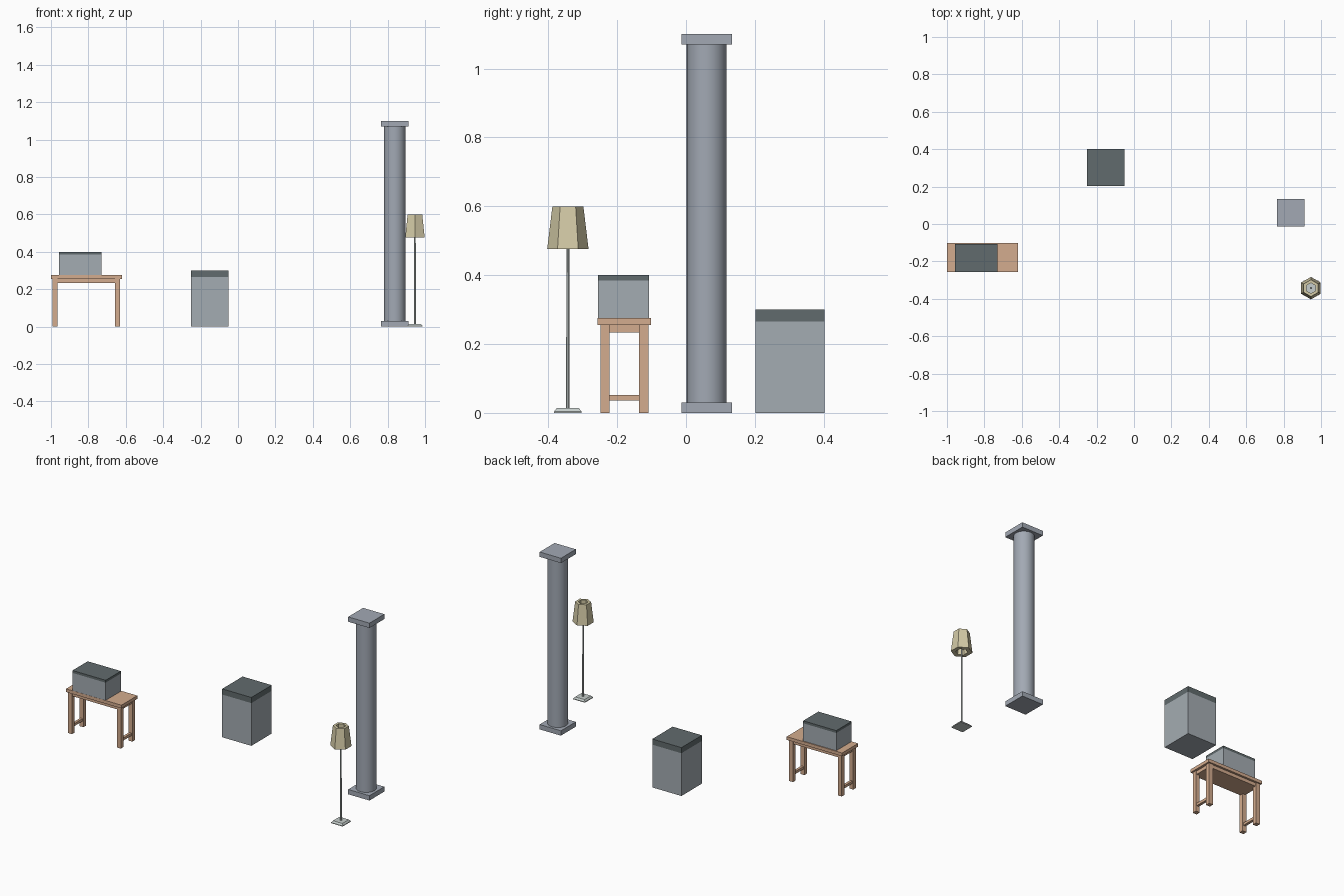
import bpy, bmesh, math

if "Cube" in bpy.data.objects:
    bpy.data.objects.remove(bpy.data.objects["Cube"])


def mat(name, rgb):
    m = bpy.data.materials.new(name)
    lin = [((c / 255 + 0.055) / 1.055) ** 2.4 for c in rgb]
    m.diffuse_color = (*lin, 1)
    m.use_nodes = True
    m.node_tree.nodes["Principled BSDF"].inputs["Base Color"].default_value = m.diffuse_color
    return m


WOOD = mat("light wood", (212, 172, 142))
GREY = mat("pale grey", (164, 172, 178))
DARK = mat("dark slate", (97, 107, 109))
STONE = mat("blue grey stone", (162, 169, 180))
SHADE = mat("cream shade", (212, 203, 167))
METAL = mat("light metal", (198, 206, 204))


def finish(name, bm, material):
    bmesh.ops.recalc_face_normals(bm, faces=bm.faces)
    me = bpy.data.meshes.new(name)
    bm.to_mesh(me)
    bm.free()
    me.materials.append(material)
    ob = bpy.data.objects.new(name, me)
    bpy.context.collection.objects.link(ob)
    return ob


def loft(name, cx, cy, rings, sides, material, turn=0.0, closed=False):
    """Stack rings of (radius, z); closed joins last ring to first (hollow)."""
    bm = bmesh.new()
    loops = []
    for r, z in rings:
        loops.append([bm.verts.new((cx + r * math.cos(turn + 2 * math.pi * i / sides),
                                    cy + r * math.sin(turn + 2 * math.pi * i / sides), z))
                      for i in range(sides)])
    pairs = list(zip(loops, loops[1:]))
    if closed:
        pairs.append((loops[-1], loops[0]))
    else:
        bm.faces.new(loops[0])
        bm.faces.new(loops[-1])
    for a, b in pairs:
        for i in range(sides):
            j = (i + 1) % sides
            bm.faces.new((a[i], a[j], b[j], b[i]))
    return finish(name, bm, material)


def box(name, x, y, z, material):
    bm = bmesh.new()
    bmesh.ops.create_cube(bm, size=1)
    for v in bm.verts:
        v.co = [a + (c + 0.5) * (b - a) for c, (a, b) in zip(v.co, (x, y, z))]
    return finish(name, bm, material)


# Table: top, apron, legs and end stretchers
box("table_top", (-1.0, -0.62), (-0.257, -0.101), (0.255, 0.275), WOOD)
box("table_apron", (-0.985, -0.635), (-0.244, -0.114), (0.234, 0.255), WOOD)
for end, x in (("left", (-0.992, -0.965)), ("right", (-0.657, -0.63))):
    for side, y in (("front", (-0.249, -0.222)), ("back", (-0.136, -0.109))):
        box(f"table_{side}_{end}_leg", x, y, (0, 0.255), WOOD)
    mid = sum(x) / 2
    box(f"table_{end}_stretcher", (mid - 0.008, mid + 0.008), (-0.222, -0.136), (0.036, 0.052), WOOD)

# Lidded box on the table
box("small_box_body", (-0.956, -0.729), (-0.256, -0.107), (0.275, 0.385), GREY)
box("small_box_lid", (-0.956, -0.729), (-0.256, -0.107), (0.385, 0.4), DARK)

# Freestanding cabinet
box("cabinet_body", (-0.25, -0.05), (0.202, 0.402), (0, 0.265), GREY)
box("cabinet_lid", (-0.25, -0.05), (0.202, 0.402), (0.265, 0.3), DARK)

# Column: square base and cap with a round shaft
for part, z in (("base", (0, 0.03)), ("cap", (1.07, 1.1))):
    box("column_" + part, (0.765, 0.911), (-0.013, 0.133), z, STONE)
shaft = loft("column_shaft", 0.838, 0.06, [(0.058, 0.03), (0.058, 1.07)], 20, STONE)
for p in shaft.data.polygons:
    p.use_smooth = len(p.vertices) == 4

# Floor lamp: bevelled square foot, thin pole, hollow six-sided shade
LX, LY = 0.946, -0.343
q = math.sqrt(2)
loft("lamp_foot", LX, LY, [(0.04 * q, 0), (0.04 * q, 0.004), (0.032 * q, 0.014)], 4, METAL, math.pi / 4)
loft("lamp_pole", LX, LY, [(0.0055, 0.014), (0.0045, 0.56)], 8, METAL, math.pi / 8)
loft("lamp_shade", LX, LY, [(0.06, 0.476), (0.045, 0.6), (0.028, 0.6), (0.034, 0.476)],
     6, SHADE, math.pi / 2, closed=True)
